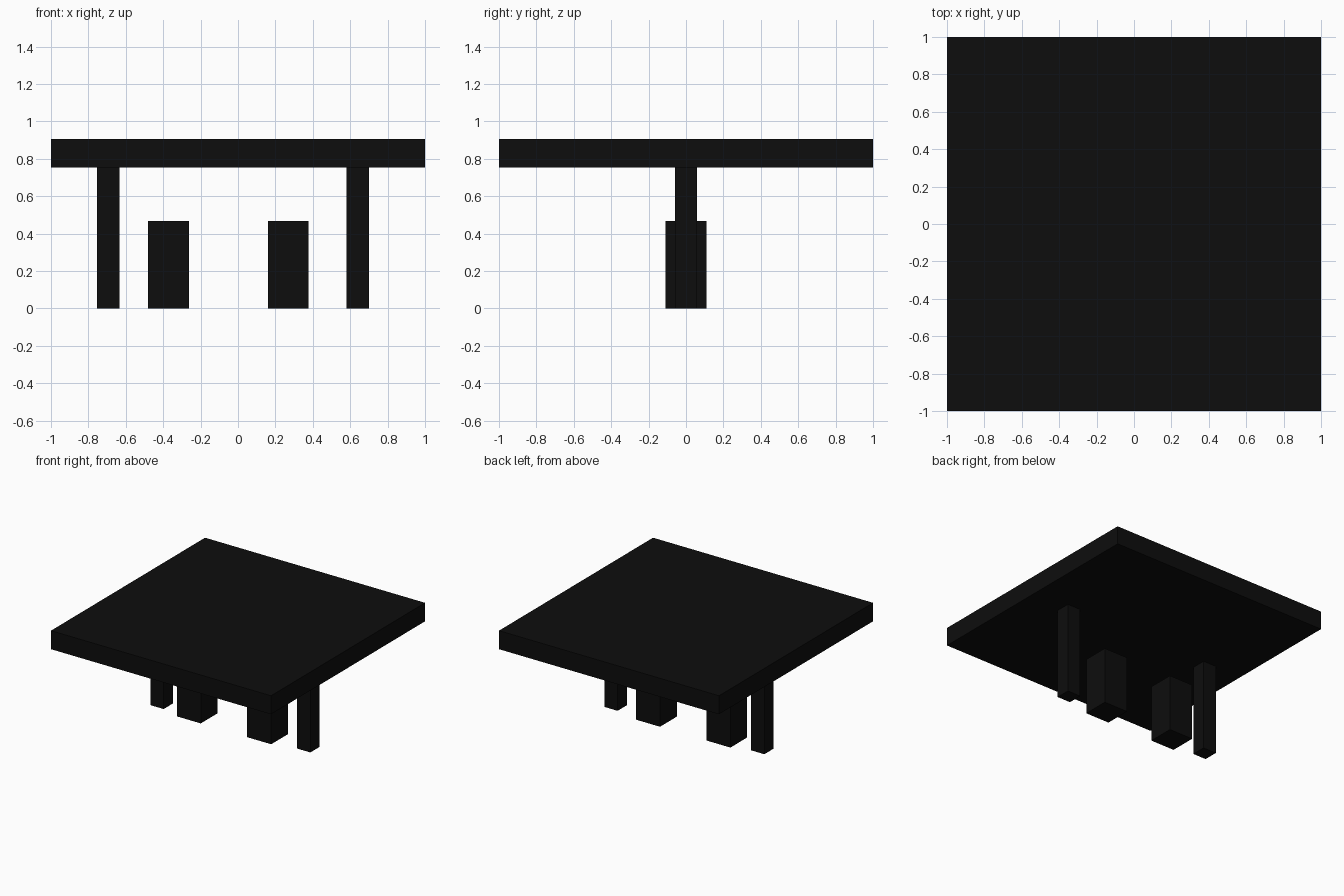
import bpy

if "Cube" in bpy.data.objects:
    bpy.data.objects.remove(bpy.data.objects["Cube"])

black = bpy.data.materials.new("black")
black.diffuse_color = (0.004, 0.004, 0.004, 1)
black.use_nodes = True
black.node_tree.nodes["Principled BSDF"].inputs["Base Color"].default_value = black.diffuse_color


def box(name, x, z0, z1, width, depth):
    """Box centred on y = 0, spanning z0 to z1."""
    bpy.ops.mesh.primitive_cube_add(size=1, location=(x, 0, (z0 + z1) / 2))
    ob = bpy.context.object
    ob.name = name
    ob.scale = (width, depth, z1 - z0)
    bpy.ops.object.transform_apply(location=False, rotation=False, scale=True)
    ob.data.materials.append(black)
    return ob


# Square table top
box("table_top", 0, 0.753, 0.905, 2, 2)

# Two slim legs reaching the table top
for side, x in (("left", -0.694), ("right", 0.64)):
    box(side + "_leg", x, 0, 0.753, 0.12, 0.12)

# Two block stools standing between the legs
for side, x in (("left", -0.371), ("right", 0.269)):
    box(side + "_stool", x, 0, 0.468, 0.218, 0.218)
